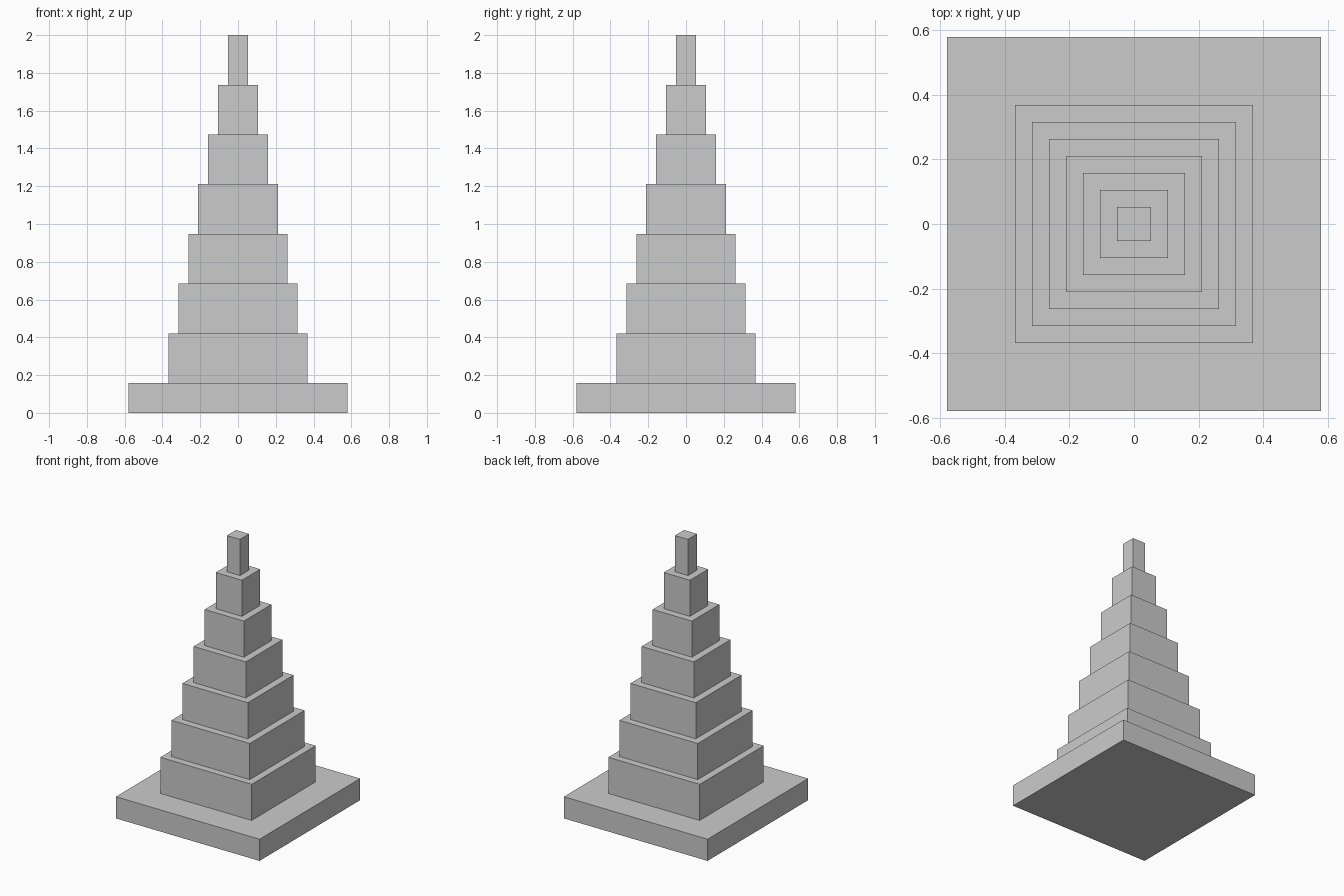
import bpy

if "Cube" in bpy.data.objects:
    bpy.data.objects.remove(bpy.data.objects["Cube"])

U = 2 / 19          # module: the whole tower is 19 modules tall
BASE_H = 1.5 * U
TIER_H = 2.5 * U


def block(name, width, height, z):
    """Square block standing on height z."""
    bpy.ops.mesh.primitive_cube_add(size=1, location=(0, 0, z + height / 2))
    ob = bpy.context.object
    ob.name = name
    ob.scale = (width, width, height)
    bpy.ops.object.transform_apply(location=False, rotation=False, scale=True)
    return ob


# Wide plinth
block("base", 11 * U, BASE_H, 0)

# Seven stacked tiers, each one module narrower than the one below
for i in range(7):
    block(f"tier_{i + 1}", (7 - i) * U, TIER_H, BASE_H + i * TIER_H)
